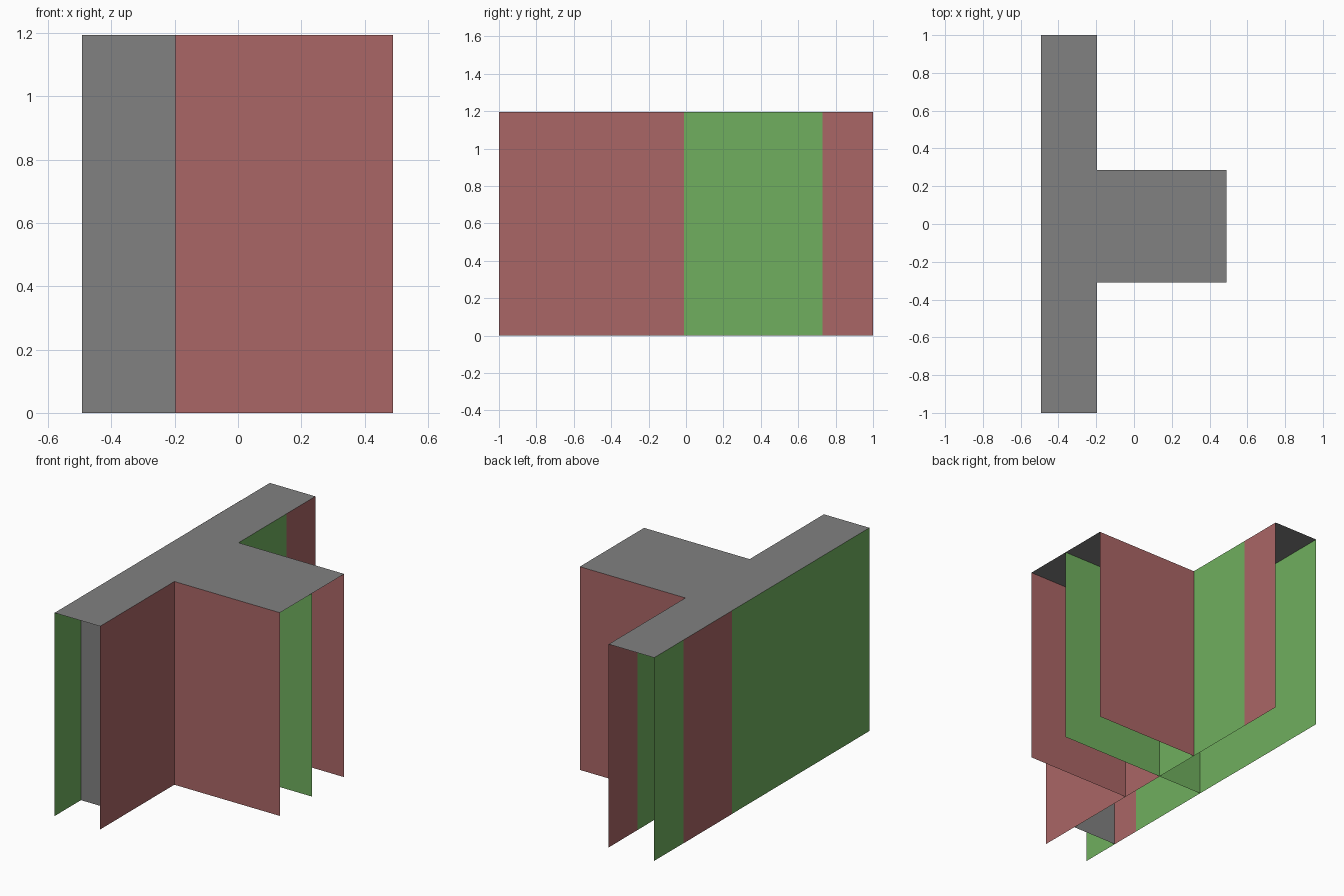
import bpy

if "Cube" in bpy.data.objects:
    bpy.data.objects.remove(bpy.data.objects["Cube"])

H = 1.195                       # wall height
X0, X1, X2 = -0.493, -0.197, 0.49   # bar back, bar front, stem end
Y0, Y1, YM = -0.31, 0.287, -0.012   # stem sides and middle
E = 0.001                       # tiny offset of the lining


def material(name, rgb):
    m = bpy.data.materials.new(name)
    m.diffuse_color = (*rgb, 1)
    m.use_nodes = True
    m.node_tree.nodes["Principled BSDF"].inputs["Base Color"].default_value = m.diffuse_color
    return m


RED = material("red", (0.402, 0.133, 0.133))
GREEN = material("green", (0.162, 0.43, 0.112))
GREY = material("dark_grey", (0.22, 0.22, 0.22))


def sheet(name, verts, mat):
    me = bpy.data.meshes.new(name)
    me.from_pydata(verts, [], [range(len(verts))])
    me.materials.append(mat)
    ob = bpy.data.objects.new(name, me)
    bpy.context.collection.objects.link(ob)
    return ob


def wall(name, a, b, mat):
    """Upright sheet between two plan points."""
    return sheet(name, [(*a, 0), (*b, 0), (*b, H), (*a, H)], mat)


# T-shaped roof
outline = [(X0, -1), (X1, -1), (X1, Y0), (X2, Y0),
           (X2, Y1), (X1, Y1), (X1, 1), (X0, 1)]
sheet("roof", [(x, y, H) for x, y in outline], GREY)

# Lining limits inside the bar
LA, LB = -0.755, 0.73

# Long walls of the bar, open at both ends
wall("bar_back_wall", (X0, 1), (X0, -1), GREEN)
wall("bar_front_wall_near", (X1, -1), (X1, YM), RED)
wall("bar_front_wall_middle", (X1, YM), (X1, LB), GREEN)
wall("bar_front_wall_far", (X1, LB), (X1, 1), RED)

# Stem side walls and the divider that runs through to the back wall
wall("stem_near_wall", (X1, Y0), (X2, Y0), RED)
wall("stem_far_wall", (X2, Y1), (X1, Y1), RED)
wall("stem_divider", (X0, YM), (X2, YM), GREEN)

# Red lining: outside the back wall at the far end, inside at the near end
wall("lining_back_far", (X0 - E, LB), (X0 - E, 0.28), RED)
wall("lining_back_near", (X0 + E, LA), (X0 + E, -0.57), RED)
# Green lining behind the front wall, and the grey cross panel
wall("lining_front", (X1 - E, LA), (X1 - E, YM), GREEN)
wall("lining_end", (X0, LA), (X1, LA), GREY)
